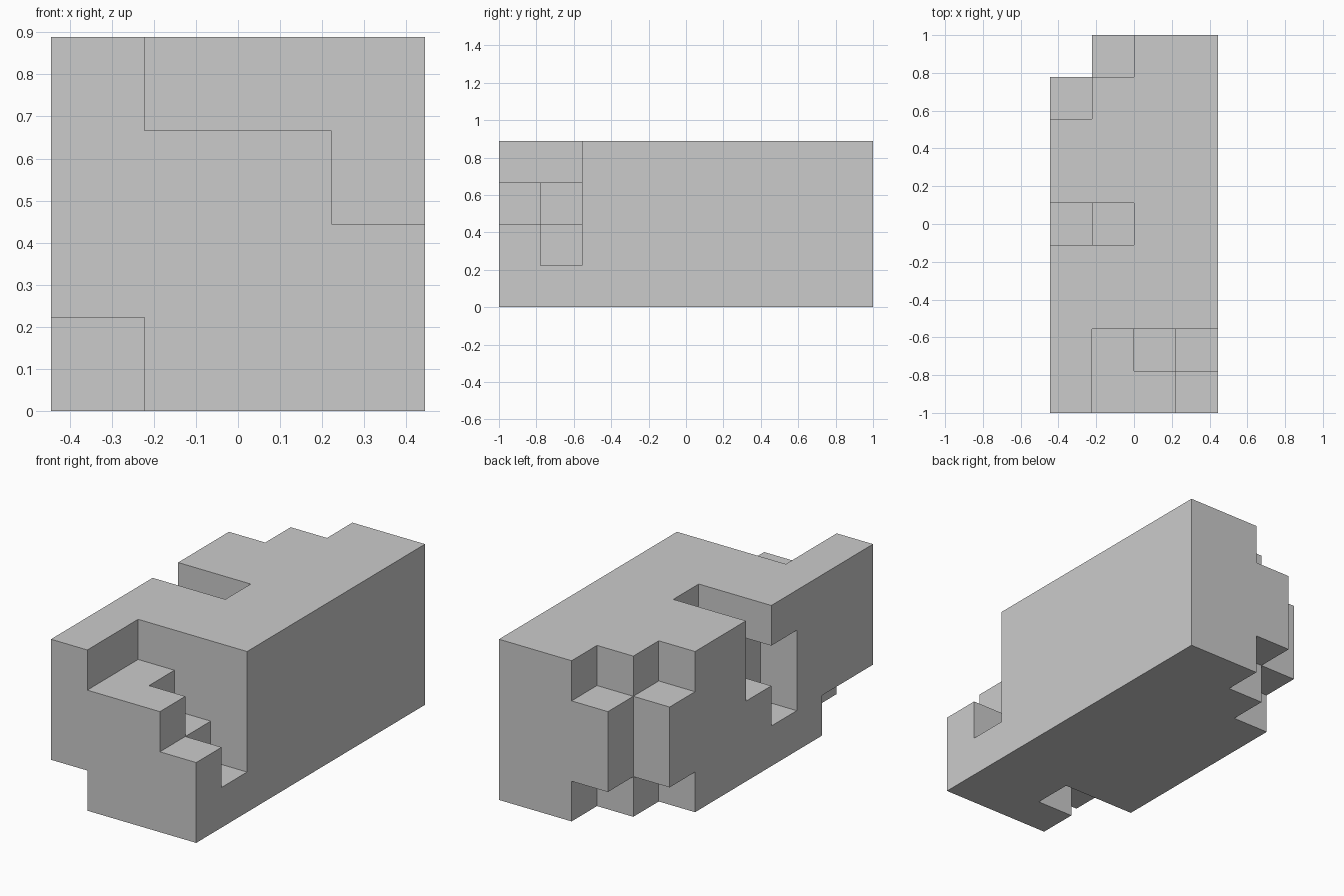
import bpy
import bmesh
from itertools import product
from mathutils import Vector

if "Cube" in bpy.data.objects:
    bpy.data.objects.remove(bpy.data.objects["Cube"])

U = 2 / 9                 # edge length of one block cell
NX, NY, NZ = 4, 9, 4      # cells across, deep, high

# Solid block, as a set of cells
cells = set(product(range(NX), range(NY), range(NZ)))


def carve(xs, ys, zs):
    """Remove a box of cells; each range is (first, last) inclusive."""
    spans = [range(a, b + 1) for a, b in (xs, ys, zs)]
    cells.difference_update(product(*spans))


# Front steps descending to the right
carve((1, 3), (0, 1), (3, 3))
carve((3, 3), (0, 1), (2, 2))
carve((2, 3), (1, 1), (2, 2))
carve((3, 3), (1, 1), (1, 1))

# Undercut at the front left foot
carve((0, 0), (0, 1), (0, 0))
carve((1, 1), (1, 1), (0, 0))

# Slot across the top and pocket in the left side
carve((0, 1), (4, 4), (3, 3))
carve((0, 0), (4, 4), (2, 2))
carve((0, 0), (3, 3), (1, 2))

# Stepped back left corner, with projections at mid height only
carve((0, 0), (8, 8), (0, 3))
for z in (0, 3):
    carve((1, 1), (8, 8), (z, z))
    carve((0, 0), (7, 7), (z, z))

# Skin the exposed cell sides and merge them into flat faces
bm = bmesh.new()
origin = Vector((-NX / 2, -NY / 2, 0))
for cell in cells:
    for axis, side in product(range(3), (0, 1)):
        near = list(cell)
        near[axis] += 2 * side - 1
        if tuple(near) in cells:
            continue
        b, c = (axis + 1) % 3, (axis + 2) % 3
        ring = [(0, 0), (1, 0), (1, 1), (0, 1)]
        verts = []
        for p, q in ring if side else reversed(ring):
            v = Vector(cell)
            v[axis] += side
            v[b] += p
            v[c] += q
            verts.append(bm.verts.new((v + origin) * U))
        bm.faces.new(verts)
bmesh.ops.remove_doubles(bm, verts=bm.verts, dist=0.001)
bmesh.ops.dissolve_limit(bm, angle_limit=0.01, verts=bm.verts, edges=bm.edges)

mesh = bpy.data.meshes.new("carved_block")
bm.to_mesh(mesh)
bm.free()
bpy.context.collection.objects.link(bpy.data.objects.new("carved_block", mesh))
